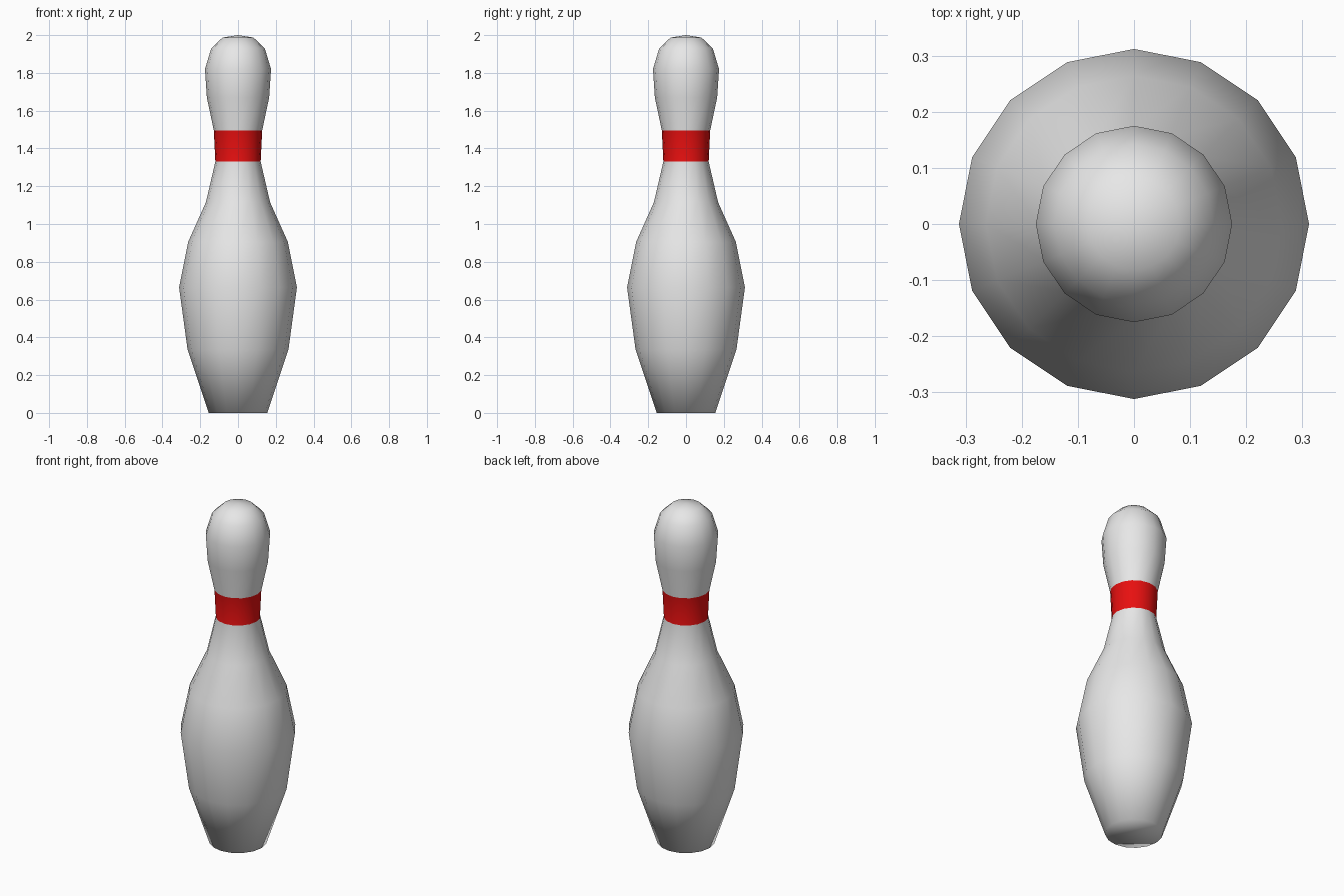
import bpy
import bmesh
from math import cos, sin, tau

cube = bpy.data.objects.get("Cube")
if cube:
    bpy.data.objects.remove(cube, do_unlink=True)


def make_material(name, color):
    mat = bpy.data.materials.new(name)
    mat.use_nodes = True
    mat.diffuse_color = color
    mat.node_tree.nodes["Principled BSDF"].inputs["Base Color"].default_value = color
    return mat


SIDES = 16
# Radius and height of each ring, from the base to the head
PROFILE = [(0.155, 0), (0.267, 0.335), (0.312, 0.665), (0.264, 0.905),
           (0.17, 1.115), (0.12, 1.33), (0.128, 1.495), (0.165, 1.67),
           (0.175, 1.82), (0.142, 1.93), (0.082, 1.987)]
BAND_LOW, BAND_HIGH = 1.33, 1.495

# Lathed body with a flat base and a rounded head
bm = bmesh.new()
rings = [[bm.verts.new((r * cos(tau * i / SIDES), r * sin(tau * i / SIDES), z))
          for i in range(SIDES)] for r, z in PROFILE]
for low, high in zip(rings, rings[1:]):
    for i in range(SIDES):
        j = (i + 1) % SIDES
        bm.faces.new((low[i], low[j], high[j], high[i]))
bm.faces.new(rings[0][::-1])
tip = bm.verts.new((0, 0, 2))
for i in range(SIDES):
    bm.faces.new((rings[-1][i], rings[-1][(i + 1) % SIDES], tip))

# Red neck band, chosen by height
for face in bm.faces:
    face.smooth = True
    face.material_index = int(BAND_LOW < face.calc_center_median().z < BAND_HIGH)

mesh = bpy.data.meshes.new("bowling_pin")
bm.to_mesh(mesh)
bm.free()
mesh.materials.append(make_material("white", (0.8, 0.8, 0.8, 1)))
mesh.materials.append(make_material("red", (0.8, 0.005, 0.005, 1)))
pin = bpy.data.objects.new("bowling_pin", mesh)
bpy.context.collection.objects.link(pin)
